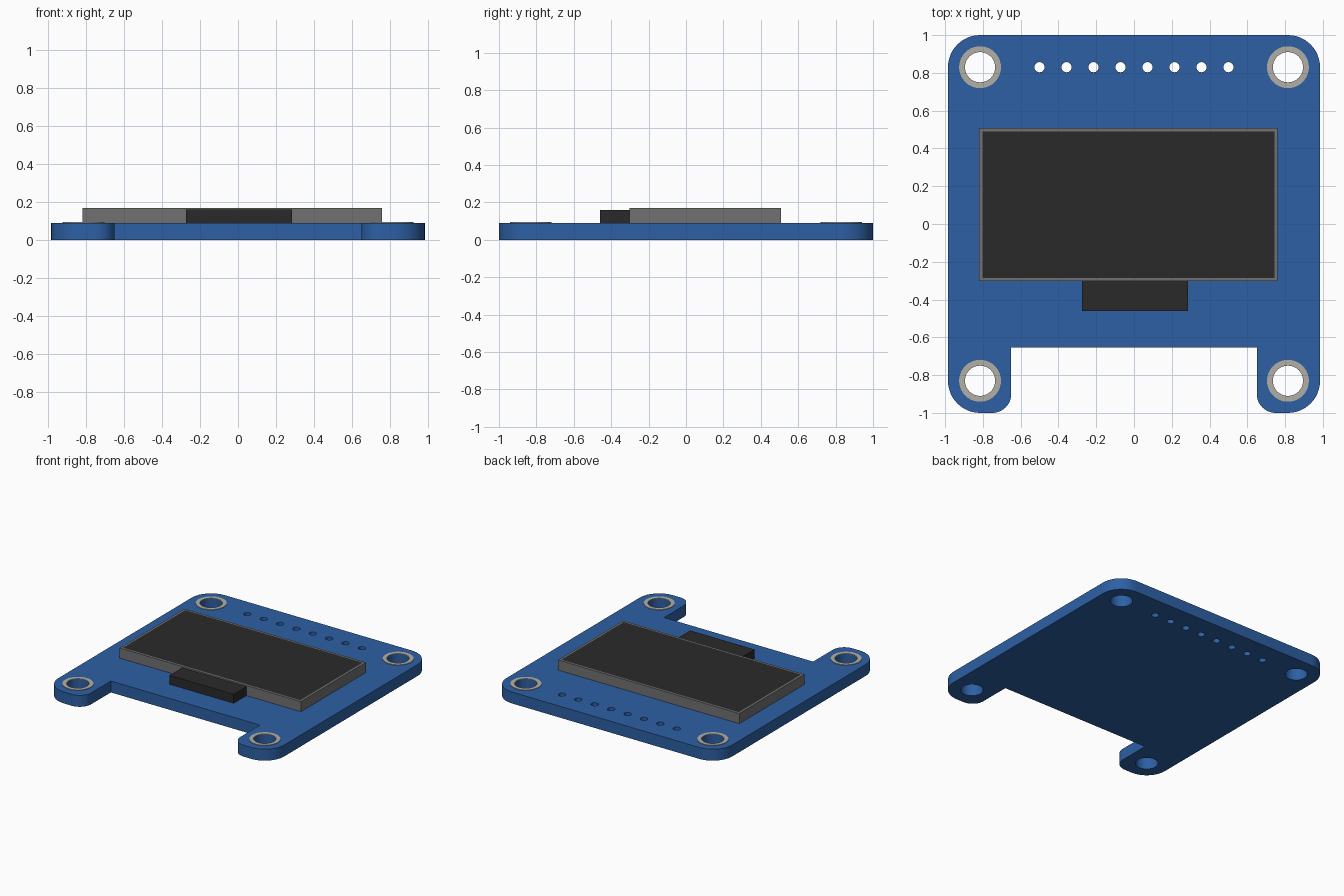
import bpy, bmesh
from math import cos, sin, pi, radians
from mathutils import Vector

if "Cube" in bpy.data.objects:
    bpy.data.objects.remove(bpy.data.objects["Cube"], do_unlink=True)

BOARD_TOP = 0.09


def material(name, rgb):
    m = bpy.data.materials.new(name)
    m.use_nodes = True
    m.diffuse_color = (*rgb, 1)
    m.node_tree.nodes["Principled BSDF"].inputs["Base Color"].default_value = (*rgb, 1)
    return m


blue = material("board blue", (0.026, 0.117, 0.376))
black = material("screen black", (0.023, 0.023, 0.023))
grey = material("glass grey", (0.165, 0.165, 0.165))
metal = material("pad metal", (0.44, 0.43, 0.38))


def circle(centre, radius, count):
    return [(centre[0] + radius * cos(2 * pi * i / count),
             centre[1] + radius * sin(2 * pi * i / count)) for i in range(count)]


def rounded(corners, steps=12):
    """Outline with an arc at each right-angled corner given as (x, y, radius)."""
    points = []
    for i, (x, y, r) in enumerate(corners):
        p = Vector((x, y))
        if r == 0:
            points.append(p)
            continue
        a = (Vector(corners[i - 1][:2]) - p).normalized() * r
        b = (Vector(corners[(i + 1) % len(corners)][:2]) - p).normalized() * r
        for k in range(steps + 1):
            t = pi / 2 * k / steps
            points.append(p + a + b - b * cos(t) - a * sin(t))
    return points


def plate(name, outlines, z0, z1, mat):
    """Flat plate from an outer outline and any hole outlines."""
    curve = bpy.data.curves.new(name + " profile", "CURVE")
    curve.dimensions = "2D"
    curve.fill_mode = "BOTH"
    curve.extrude = (z1 - z0) / 2
    for outline in outlines:
        spline = curve.splines.new("POLY")
        spline.points.add(len(outline) - 1)
        for point, (x, y) in zip(spline.points, outline):
            point.co = (x, y, 0, 1)
        spline.use_cyclic_u = True
    temp = bpy.data.objects.new(name + " profile", curve)
    bpy.context.collection.objects.link(temp)
    mesh = bpy.data.meshes.new_from_object(
        temp.evaluated_get(bpy.context.evaluated_depsgraph_get()))
    bpy.data.objects.remove(temp, do_unlink=True)
    bpy.data.curves.remove(curve)
    bm = bmesh.new()
    bm.from_mesh(mesh)
    bmesh.ops.remove_doubles(bm, verts=bm.verts, dist=0.0001)
    bmesh.ops.recalc_face_normals(bm, faces=bm.faces)
    bm.to_mesh(mesh)
    bm.free()
    mesh.name = name
    mesh.materials.clear()
    mesh.materials.append(mat)
    obj = bpy.data.objects.new(name, mesh)
    obj.location.z = (z0 + z1) / 2
    bpy.context.collection.objects.link(obj)
    bpy.ops.object.select_all(action="DESELECT")
    bpy.context.view_layer.objects.active = obj
    obj.select_set(True)
    bpy.ops.object.shade_smooth_by_angle(angle=radians(30))
    return obj


def box(name, x0, x1, y0, y1, z0, z1, mat):
    bm = bmesh.new()
    bmesh.ops.create_cube(bm, size=1)
    bmesh.ops.scale(bm, verts=bm.verts, vec=(x1 - x0, y1 - y0, z1 - z0))
    mesh = bpy.data.meshes.new(name)
    bm.to_mesh(mesh)
    bm.free()
    mesh.materials.append(mat)
    obj = bpy.data.objects.new(name, mesh)
    obj.location = ((x0 + x1) / 2, (y0 + y1) / 2, (z0 + z1) / 2)
    bpy.context.collection.objects.link(obj)
    return obj


# Circuit board with two legs, mounting holes and a row of pin holes
half = [(0.65, -0.655, 0), (0.65, -1, 0.1), (0.985, -1, 0.17), (0.985, 1, 0.17)]
outline = rounded(half + [(-x, y, r) for x, y, r in reversed(half)])
mounts = {f"{end}_{side}": (sx * 0.815, sy * 0.83)
          for side, sx in (("left", 1), ("right", -1))
          for end, sy in (("front", -1), ("back", 1))}
pins = [(-0.5 + i / 7, 0.83) for i in range(8)]
holes = [circle(c, 0.08, 40) for c in mounts.values()]
holes += [circle(c, 0.027, 24) for c in pins]
plate("circuit_board", [outline] + holes, 0, BOARD_TOP, blue)

# Metal pads around the mounting holes
for place, c in mounts.items():
    plate("mount_pad_" + place, [circle(c, 0.111, 40), circle(c, 0.08, 40)],
          BOARD_TOP, BOARD_TOP + 0.004, metal)

# Display glass, with the dark panel inset in its top face
glass = box("display_glass", -0.82, 0.76, -0.302, 0.507, BOARD_TOP, 0.17, grey)
glass.data.materials.append(black)
bm = bmesh.new()
bm.from_mesh(glass.data)
bm.normal_update()
top = max(bm.faces, key=lambda f: f.normal.z)
bmesh.ops.inset_region(bm, faces=[top], thickness=0.024)
top.material_index = 1
bm.to_mesh(glass.data)
bm.free()

# Ribbon cable cover in front of the display
box("ribbon_cover", -0.275, 0.285, -0.46, -0.302, BOARD_TOP, 0.16, black)
